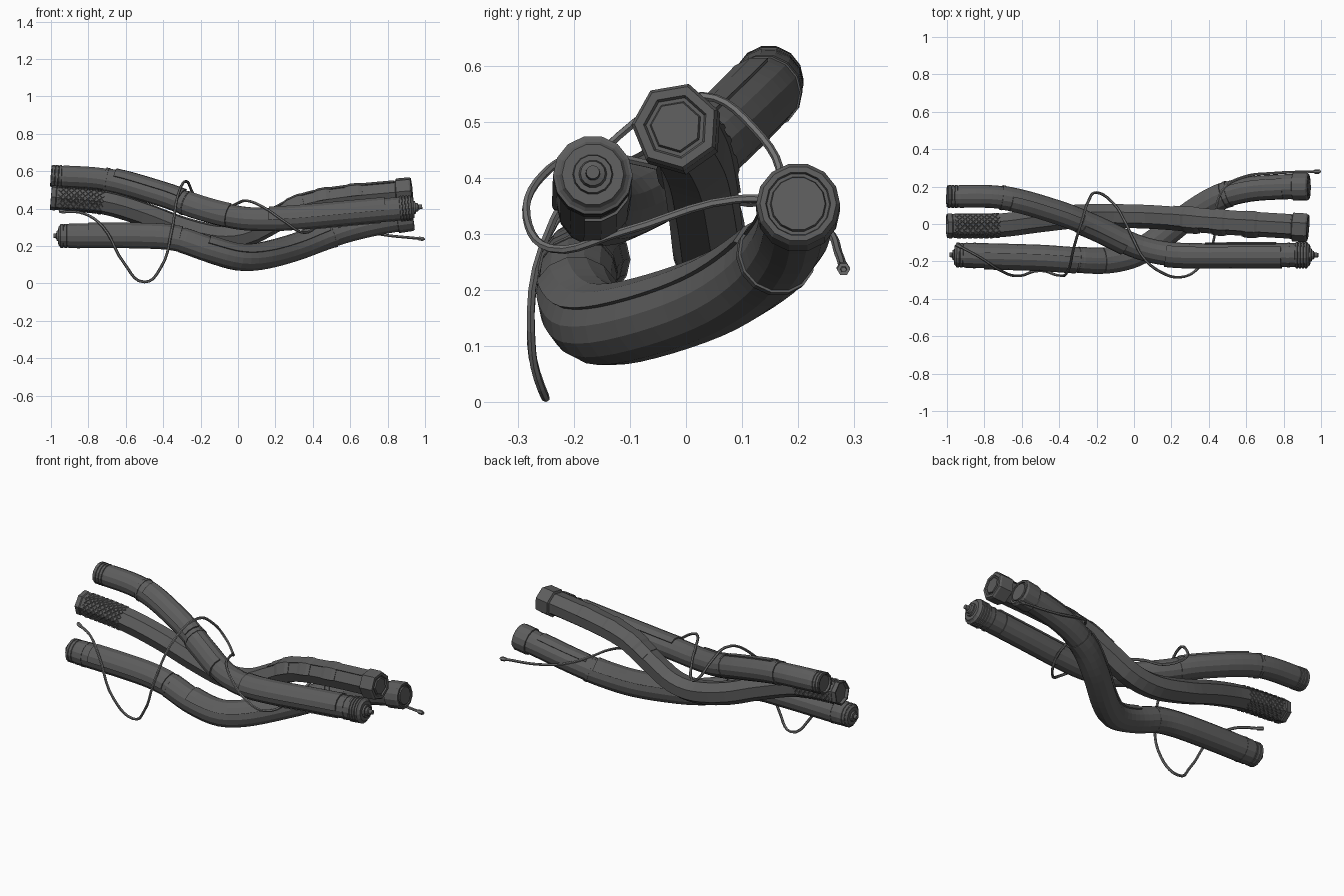
import bpy, bmesh, math
from mathutils import Vector

if "Cube" in bpy.data.objects:
    bpy.data.objects.remove(bpy.data.objects["Cube"])

def material(name, v):
    m = bpy.data.materials.new(name)
    m.diffuse_color = (v, v, v, 1)
    m.use_nodes = True
    m.node_tree.nodes["Principled BSDF"].inputs["Base Color"].default_value = m.diffuse_color
    return m

dark, wire_grey = material("dark_grey", .11), material("wire_grey", .17)

def make_path(pts):
    """Smooth path through (x, y, z) points, evaluated by x."""
    n = len(pts)
    slope = []
    for i in range(n):
        a, b = Vector(pts[max(i - 1, 0)]), Vector(pts[min(i + 1, n - 1)])
        slope.append((b - a) / (b.x - a.x))
    def at(x):
        if x <= pts[0][0]:
            return Vector(pts[0]) + slope[0] * (x - pts[0][0])
        if x >= pts[-1][0]:
            return Vector(pts[-1]) + slope[-1] * (x - pts[-1][0])
        i = max(k for k in range(n - 1) if pts[k][0] <= x)
        h = pts[i + 1][0] - pts[i][0]
        t = (x - pts[i][0]) / h
        return (Vector(pts[i]) * (2*t**3 - 3*t**2 + 1) + slope[i] * h * (t**3 - 2*t**2 + t)
                + Vector(pts[i + 1]) * (3*t**2 - 2*t**3) + slope[i + 1] * h * (t**3 - t**2))
    return at

def surf(path, x, r, u, v):
    t = (path(x + .01) - path(x - .01)).normalized()
    side = Vector((0, 0, 1)).cross(t).normalized()
    return path(x) + (side * u + t.cross(side) * v) * r

def to_object(name, bm, mat=dark):
    bmesh.ops.recalc_face_normals(bm, faces=bm.faces)
    me = bpy.data.meshes.new(name)
    bm.to_mesh(me)
    bm.free()
    me.materials.append(mat)
    ob = bpy.data.objects.new(name, me)
    bpy.context.collection.objects.link(ob)
    return ob

def sweep(name, path, rings, section, mat=dark):
    """Closed section carried along the path; rings are (x, radius)."""
    bm = bmesh.new()
    rows = [[bm.verts.new(surf(path, x, r, u, v)) for u, v in section] for x, r in rings]
    m = len(section)
    for a, b in zip(rows, rows[1:]):
        for j in range(m):
            bm.faces.new((a[j], a[(j + 1) % m], b[(j + 1) % m], b[j]))
    bm.faces.new(rows[0])
    bm.faces.new(rows[-1])
    return to_object(name, bm, mat)

def polar(deg, r=1):
    return r * math.cos(math.radians(deg)), r * math.sin(math.radians(deg))

def polygon(n, phase=0):
    return [polar(phase + 360 * i / n) for i in range(n)]

def span(x0, x1, r, n):
    return [(x0 + (x1 - x0) * i / n, r) for i in range(n + 1)]

SIDES = 14
def panel(name, path, x0, x1, r, k0, k1, lift=.008):
    """Raised plate wrapped over tube corners k0 to k1."""
    angles = [360 / SIDES * k for k in range(k0, k1 + 1)]
    sec = [polar(a, 1 + lift / r) for a in angles] + [polar(a, .9) for a in reversed(angles)]
    return sweep(name, path, span(x0, x1, r, max(1, round((x1 - x0) / .035))), sec)

def threads(x0, x1, n, lo, hi):
    """Grooved end rings."""
    out, w = [], (x1 - x0) / n
    for i in range(n):
        a = x0 + i * w
        out += [(a, lo), (a + .1 * w, hi), (a + .75 * w, hi), (a + .85 * w, lo)]
    return out

upper = make_path([(-1, .148, .575), (-.7, .14, .553), (-.4, .06, .472), (-.2, -.02, .402), (0, -.115, .352),
                   (.15, -.155, .342), (.3, -.166, .348), (.6, -.166, .375), (.98, -.166, .41)])
lower = make_path([(-.98, -.165, .255), (-.5, -.178, .252), (-.32, -.19, .237), (-.15, -.195, .18), (0, -.162, .138),
                   (.12, -.09, .142), (.3, .05, .188), (.45, .14, .243), (.6, .183, .29), (.78, .198, .33), (.94, .2, .355)])
middle = make_path([(-1, -.008, .46), (-.72, -.005, .435), (-.5, .022, .37), (-.3, .043, .295), (-.1, .045, .25),
                    (.05, .042, .265), (.2, .033, .34), (.35, .02, .415), (.55, .005, .455), (.93, -.018, .492)])
round_sec = polygon(SIDES)
hept = polygon(7, 74)

# upper tube with grooved ends and a stepped tip
sweep("upper_tube", upper,
      [(-.99, .035), (-.99, .046), (-1, .05), (-1, .058)] + threads(-.995, -.94, 3, .058, .062)
      + span(-.93, -.71, .061, 8) + span(-.705, .855, .064, 40) + threads(.865, .93, 4, .066, .071)
      + [(.932, .06), (.94, .055), (.94, .036), (.95, .034), (.95, .025), (.962, .022), (.965, .013), (.985, .012)], round_sec)

# lower tube with tip on the left and collar on the right
sweep("lower_tube", lower,
      [(-.987, .012), (-.972, .014), (-.97, .026), (-.962, .03), (-.96, .05), (-.95, .061)]
      + threads(-.95, -.91, 2, .063, .066) + span(-.9, -.3, .067, 18) + span(-.28, .5, .07, 22) + span(.51, .84, .067, 10)
      + [(.85, .069), (.852, .075), (.925, .075), (.935, .068), (.935, .058), (.928, .056), (.928, .05), (.936, .048)], round_sec)

# middle seven-sided tube with end collar and recess
sweep("middle_tube", middle,
      [(-.985, .045), (-.985, .055), (-1, .06), (-1, .068), (-.975, .069), (-.97, .065)] + span(-.96, .83, .066, 36)
      + [(.845, .068), (.85, .08), (.92, .08), (.93, .074), (.93, .058), (.922, .054), (.922, .047), (.93, .044)], hept)

# raised plates
panel("upper_plate_left", upper, -.66, -.3, .064, 3, 6)
panel("upper_plate_centre", upper, -.27, -.04, .064, 4, 9)
panel("upper_plate_right", upper, .17, .79, .064, 2, 7)
panel("upper_plate_right_low", upper, .38, .76, .064, -4, 1, .005)
panel("lower_plate_left", lower, -.8, -.31, .067, 3, 7, .007)
panel("lower_plate_centre", lower, -.17, .485, .07, 1, 6, .008)
panel("lower_plate_right", lower, .53, .8, .067, 2, 6, .005)
for i, (tube, x, r) in enumerate([(upper, -.71, .064), (upper, -.29, .064), (lower, -.3, .067),
                                  (lower, .495, .069), (upper, .82, .064), (lower, -.86, .066)]):
    sweep(f"seam_band_{i}", tube, span(x, x + .014, r + .003, 1), round_sec)

# long cap plate and low humps along the right part of the middle tube
def hept_plate(name, rings, k0, k1):
    angles = [74 + 360 / 7 * k for k in range(k0, k1 + 1)]
    sweep(name, middle, rings, [polar(a, 1) for a in angles] + [polar(a, .85) for a in reversed(angles)])

hept_plate("middle_cap_plate", span(.22, .84, .071, 14), -1, 1)
for i, (x0, x1) in enumerate([(.27, .36), (.42, .5), (.58, .67)]):
    hept_plate(f"middle_hump_{i}", [(x0, .069), (x0 + .02, .075), (x1 - .02, .075), (x1, .069)], -1, 2)

# diamond knurling on the left grip of the middle tube
def hept_point(s):
    k = math.floor(s)
    return Vector(hept[k % 7]).lerp(Vector(hept[(k + 1) % 7]), s - k)

bm = bmesh.new()
for row in range(16):
    x = -.95 + row * .0145
    for col in range(14):
        s = col / 2 + .25 + (.25 if row % 2 else 0)
        quad = [(-.0125, 0), (0, -.21), (.0125, 0), (0, .21)]
        base = [bm.verts.new(surf(middle, x + dx, .065, *hept_point(s + ds))) for dx, ds in quad]
        top = [bm.verts.new(surf(middle, x + dx * .75, .0695, *hept_point(s + ds * .75))) for dx, ds in quad]
        for j in range(4):
            bm.faces.new((base[j], base[(j + 1) % 4], top[(j + 1) % 4], top[j]))
        bm.faces.new(top)
to_object("grip_knurling", bm)

# thin wire winding around the bundle
wire_pts = [(-.94, -.115, .385), (-.82, -.18, .372), (-.72, -.245, .30), (-.61, -.277, .11), (-.5, -.25, .008),
            (-.41, -.274, .09), (-.355, -.255, .28), (-.32, -.12, .475), (-.275, .03, .546), (-.245, .12, .49),
            (-.2, .168, .40), (-.11, .11, .355), (-.05, .015, .40), (0, -.09, .43), (.05, -.18, .442),
            (.14, -.255, .405), (.25, -.284, .33), (.34, -.24, .274), (.42, -.11, .305), (.44, .09, .362),
            (.48, .19, .352), (.58, .25, .31), (.75, .272, .265), (.97, .28, .24)]
cu = bpy.data.curves.new("wire", "CURVE")
cu.dimensions = "3D"
cu.bevel_depth = .0075
cu.bevel_resolution = 1
cu.resolution_u = 5
cu.use_fill_caps = True
cu.materials.append(wire_grey)
sp = cu.splines.new("BEZIER")
sp.bezier_points.add(len(wire_pts) - 1)
for p, co in zip(sp.bezier_points, wire_pts):
    p.co = co
    p.handle_left_type = p.handle_right_type = "AUTO"
wire = bpy.data.objects.new("wire", cu)
bpy.context.collection.objects.link(wire)
bpy.context.view_layer.objects.active = wire
wire.select_set(True)
bpy.ops.object.convert(target="MESH")
for f in wire.data.polygons:
    f.use_smooth = False

# hexagonal plugs at the wire ends
left_end, right_end = make_path(wire_pts[:2]), make_path(wire_pts[-2:])
sweep("wire_plug_left", left_end, [(-.952, .005), (-.952, .011), (-.93, .011), (-.92, .008)], polygon(6), wire_grey)
sweep("wire_plug_right", right_end, [(.96, .008), (.97, .012), (.992, .012), (.992, .006), (1, .005)], polygon(6), wire_grey)
